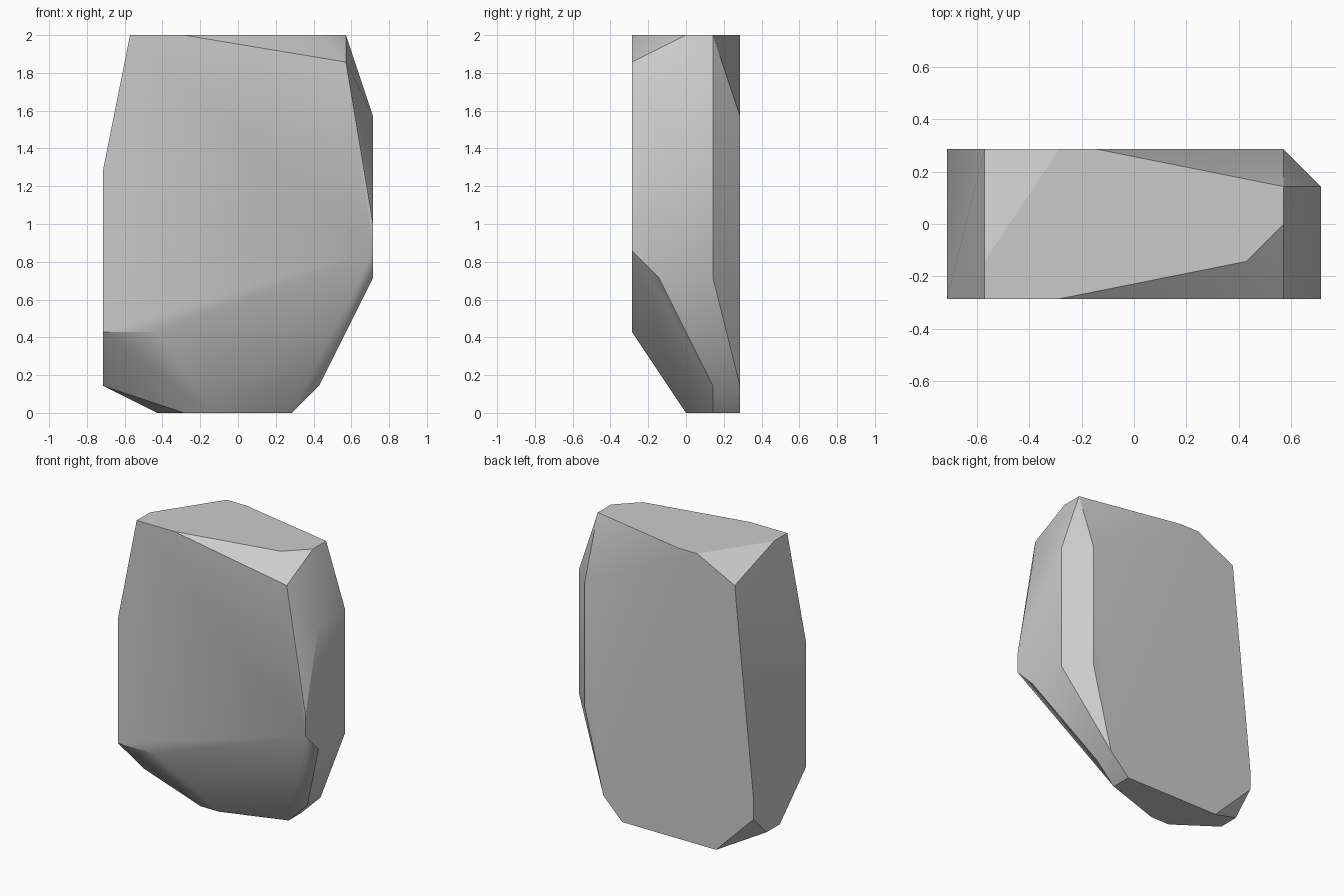
import bpy, bmesh, math
from mathutils import Vector

cube = bpy.data.objects.get("Cube")
if cube:
    bpy.data.objects.remove(cube, do_unlink=True)


def make_material(name, colour):
    material = bpy.data.materials.new(name)
    material.use_nodes = True
    material.diffuse_color = colour
    shader = next(n for n in material.node_tree.nodes if n.type == "BSDF_PRINCIPLED")
    shader.inputs["Base Color"].default_value = colour
    shader.inputs["Roughness"].default_value = 0.9
    return material


def make_chiselled_block(name, slices, unit, material):
    """Wrap a convex skin around front-to-back slices of (x, z) corners."""
    bm = bmesh.new()
    for depth, corners in slices.items():
        for x, z in corners:
            bm.verts.new(Vector((x, depth, z)) * unit)

    hull = bmesh.ops.convex_hull(bm, input=bm.verts[:])
    unused = {v for key in ("geom_interior", "geom_unused") for v in hull[key]
              if isinstance(v, bmesh.types.BMVert) and not v.link_faces}
    bmesh.ops.delete(bm, geom=list(unused), context="VERTS")

    # Merge coplanar triangles into clean facets
    bmesh.ops.dissolve_limit(bm, angle_limit=math.radians(0.5),
                             verts=bm.verts[:], edges=bm.edges[:])
    bmesh.ops.recalc_face_normals(bm, faces=bm.faces[:])

    mesh = bpy.data.meshes.new(name)
    bm.to_mesh(mesh)
    bm.free()
    mesh.materials.append(material)
    block = bpy.data.objects.new(name, mesh)
    bpy.context.collection.objects.link(block)

    # Soften shallow creases, keep the steep ones crisp
    bpy.ops.object.select_all(action="DESELECT")
    block.select_set(True)
    bpy.context.view_layer.objects.active = block
    bpy.ops.object.shade_smooth_by_angle(angle=math.radians(30))
    return block


# Corners of the stone on a coarse carving grid, from front to back
stone_slices = {
    -2: [(-4, 14), (-2, 14), (4, 13), (5, 7), (5, 6), (-3, 3), (-5, 3), (-5, 9)],
    -1: [(-4, 14), (3, 14), (5, 11), (5, 5)],
    0: [(4, 14), (-5, 1), (-2, 0), (-1, 0)],
    1: [(4, 14), (5, 11), (5, 5), (3, 1), (2, 0), (-5, 1)],
    2: [(-4, 13), (-2, 14), (-1, 14), (4, 11), (4, 5), (3, 1), (2, 0),
        (-3, 0), (-5, 2), (-5, 3)],
}

stone_grey = make_material("stone grey", (0.6, 0.6, 0.6, 1))
make_chiselled_block("standing_stone", stone_slices, 1 / 7, stone_grey)
